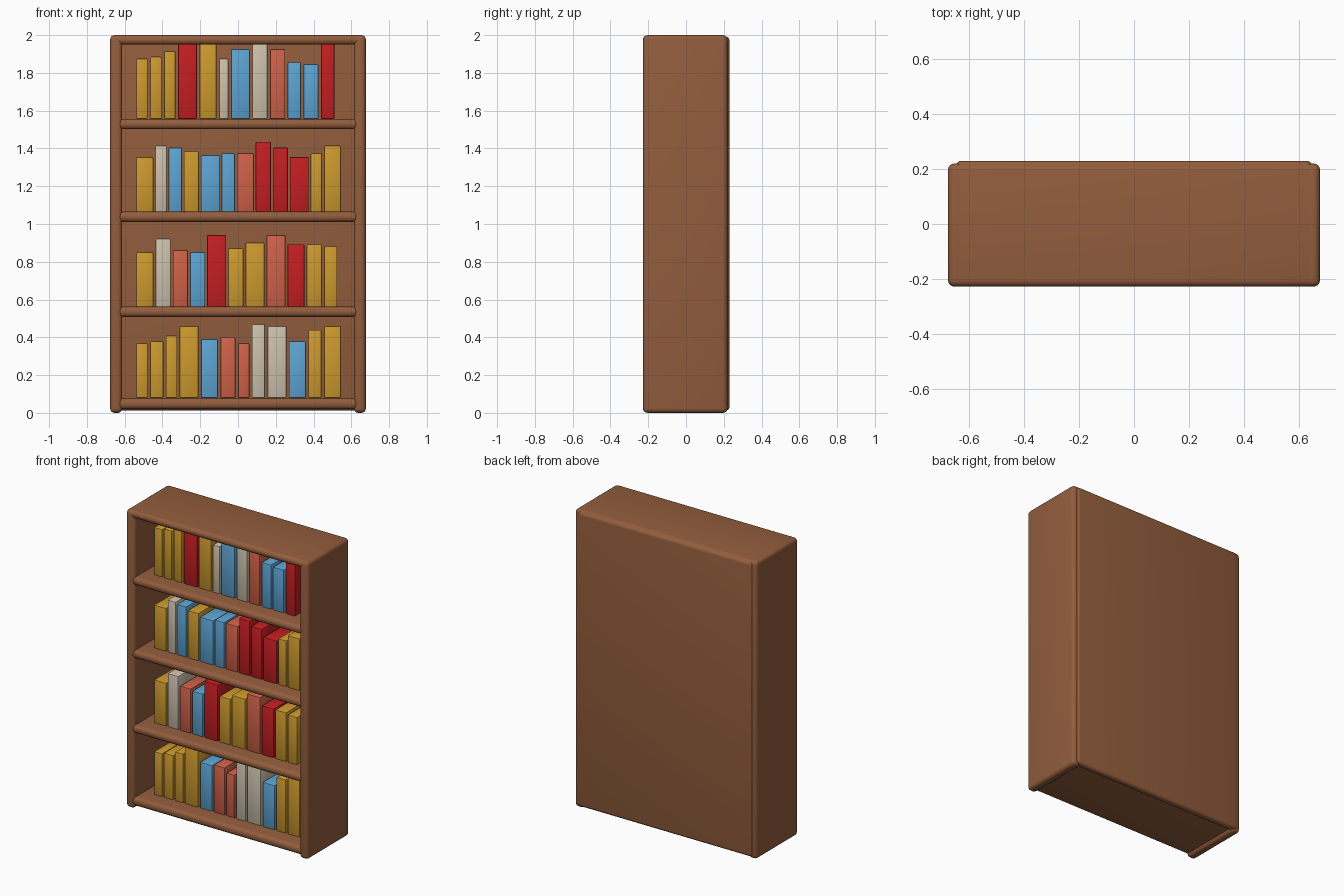
import bpy

default_cube = bpy.data.objects.get("Cube")
if default_cube:
    bpy.data.objects.remove(default_cube, do_unlink=True)


def make_material(name, rgb):
    mat = bpy.data.materials.new(name)
    mat.use_nodes = True
    colour = (*rgb, 1)
    mat.diffuse_color = colour
    for node in mat.node_tree.nodes:
        if node.type == 'BSDF_PRINCIPLED':
            node.inputs["Base Color"].default_value = colour
            node.inputs["Roughness"].default_value = 0.7
    return mat


wood = make_material("brown wood", (0.29, 0.11, 0.046))
yellow = make_material("mustard yellow", (0.61, 0.32, 0.027))
red = make_material("red", (0.55, 0.013, 0.015))
blue = make_material("sky blue", (0.11, 0.37, 0.65))
cream = make_material("cream", (0.6, 0.53, 0.41))
coral = make_material("coral", (0.62, 0.12, 0.065))


def rounded_box(name, low, high, material, radius, segments):
    """Box between two corners with rounded edges."""
    centre = [(a + b) / 2 for a, b in zip(low, high)]
    bpy.ops.mesh.primitive_cube_add(size=1, location=centre)
    box = bpy.context.object
    box.name = name
    box.scale = [b - a for a, b in zip(low, high)]
    bpy.ops.object.transform_apply(location=False, rotation=False, scale=True)
    box.data.materials.append(material)
    bevel = box.modifiers.new("rounded edges", 'BEVEL')
    bevel.width = radius
    bevel.segments = segments
    bpy.ops.object.modifier_apply(modifier=bevel.name)
    bpy.ops.object.shade_smooth_by_angle()
    return box


def board(name, low, high, radius=0.024):
    return rounded_box(name, low, high, wood, radius, 4)


# Case: sides, top, base and back
FRONT, REAR = -0.228, 0.22
for side, sign in (("left", 1), ("right", -1)):
    inner, outer = sorted((sign * 0.613, sign * 0.677))
    board(side + "_side_panel", (inner, FRONT, 0), (outer, REAR, 2))
board("top_panel", (-0.66, FRONT, 1.95), (0.66, REAR, 2))
board("base_panel", (-0.635, FRONT, 0.02), (0.635, REAR, 0.078))
board("back_panel", (-0.648, 0.18, 0.012), (0.648, 0.23, 1.992), 0.02)

# Shelves
for name, top in (("lower", 0.562), ("middle", 1.065), ("upper", 1.556)):
    board(name + "_shelf", (-0.635, FRONT, top - 0.054), (0.635, REAR, top))

# Books on each level: colour, width and height in hundredths, left to right
rows = {
    "bottom": (0.08, 0.545, [
        (yellow, 6, 29), (yellow, 7, 30), (yellow, 6, 33), (yellow, 10, 38),
        (blue, 9, 31), (coral, 8, 32), (coral, 6, 29), (cream, 7, 39),
        (cream, 10, 38), (blue, 9, 30), (yellow, 7, 36), (yellow, 9, 38)]),
    "lower": (0.562, 0.525, [
        (yellow, 9, 29), (cream, 8, 36), (coral, 8, 30), (blue, 8, 29),
        (red, 10, 38), (yellow, 8, 31), (yellow, 10, 34), (coral, 10, 38),
        (red, 9, 33), (yellow, 8, 33), (yellow, 7, 32)]),
    "middle": (1.065, 0.545, [
        (yellow, 9, 29), (cream, 6, 35), (blue, 7, 34), (yellow, 8, 32),
        (blue, 10, 30), (blue, 7, 31), (coral, 9, 31), (red, 8, 37),
        (red, 8, 34), (red, 10, 29), (yellow, 6, 31), (yellow, 9, 35)]),
    "upper": (1.556, 0.51, [
        (yellow, 6, 32), (yellow, 6, 33), (yellow, 6, 36), (red, 10, 40),
        (yellow, 9, 40), (cream, 5, 32), (blue, 10, 37), (cream, 8, 40),
        (coral, 8, 37), (blue, 7, 30), (blue, 8, 29), (red, 7, 40)]),
}
START = -0.538
for level, (floor, end, books) in rows.items():
    total = sum(width for _, width, _ in books) / 100
    gap = (end - START - total) / (len(books) - 1)
    x = START
    for number, (colour, width, height) in enumerate(books, 1):
        right = x + width / 100
        rounded_box(f"{level}_book_{number}", (x, -0.125, floor),
                    (right, 0.07, floor + height / 100), colour, 0.006, 2)
        x = right + gap
